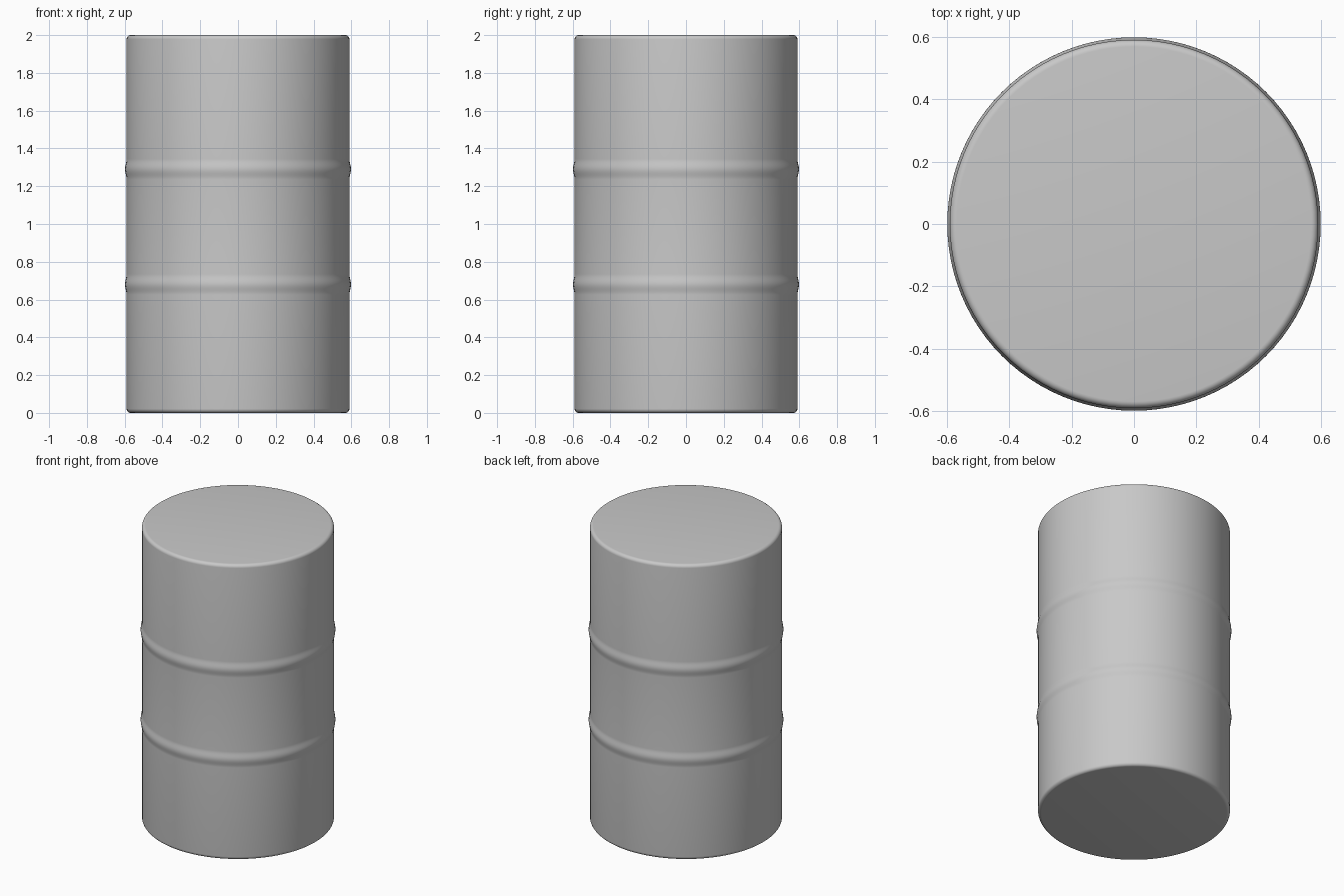
import bpy
import bmesh
import math

cube = bpy.data.objects.get("Cube")
if cube:
    bpy.data.objects.remove(cube, do_unlink=True)

RADIUS, HEIGHT, ROUND = 0.59, 2.0, 0.022
RIB_HEIGHTS, RIB_HALF, RIB_DEPTH = (0.68, 1.29), 0.055, 0.008
SIDES = 96

# Grey paint
paint = bpy.data.materials.new("grey_paint")
paint.use_nodes = True
grey = (0.58, 0.58, 0.58, 1)
paint.diffuse_color = grey
paint.node_tree.nodes["Principled BSDF"].inputs["Base Color"].default_value = grey


def rounded_rim(z, start):
    """Quarter circle at the bottom (start=-90) or top (start=0) edge."""
    angles = [math.radians(start + 90 * i / 6) for i in range(7)]
    return [(RADIUS - ROUND + ROUND * math.cos(a), z + ROUND * math.sin(a)) for a in angles]


def rib(z):
    """Soft raised hoop with a cosine section."""
    steps = [i / 8 for i in range(-8, 9)]
    return [(RADIUS + RIB_DEPTH * (1 + math.cos(math.pi * t)) / 2, z + RIB_HALF * t) for t in steps]


# Side profile from base to lid
profile = rounded_rim(ROUND, -90)
for z in RIB_HEIGHTS:
    profile += rib(z)
profile += rounded_rim(HEIGHT - ROUND, 0)

# Drum body, turned around the upright axis
bm = bmesh.new()
rings = []
for r, z in profile:
    turn = [2 * math.pi * i / SIDES for i in range(SIDES)]
    rings.append([bm.verts.new((r * math.cos(a), r * math.sin(a), z)) for a in turn])
for low, high in zip(rings, rings[1:]):
    for i in range(SIDES):
        j = (i + 1) % SIDES
        bm.faces.new((low[i], low[j], high[j], high[i]))

# Flat base and lid
bm.faces.new(list(reversed(rings[0])))
bm.faces.new(rings[-1])

mesh = bpy.data.meshes.new("drum_body")
bm.to_mesh(mesh)
bm.free()
mesh.materials.append(paint)
drum = bpy.data.objects.new("drum_body", mesh)
bpy.context.collection.objects.link(drum)

# Smooth shading
bpy.ops.object.select_all(action="DESELECT")
drum.select_set(True)
bpy.context.view_layer.objects.active = drum
bpy.ops.object.shade_smooth_by_angle(angle=math.radians(40))
